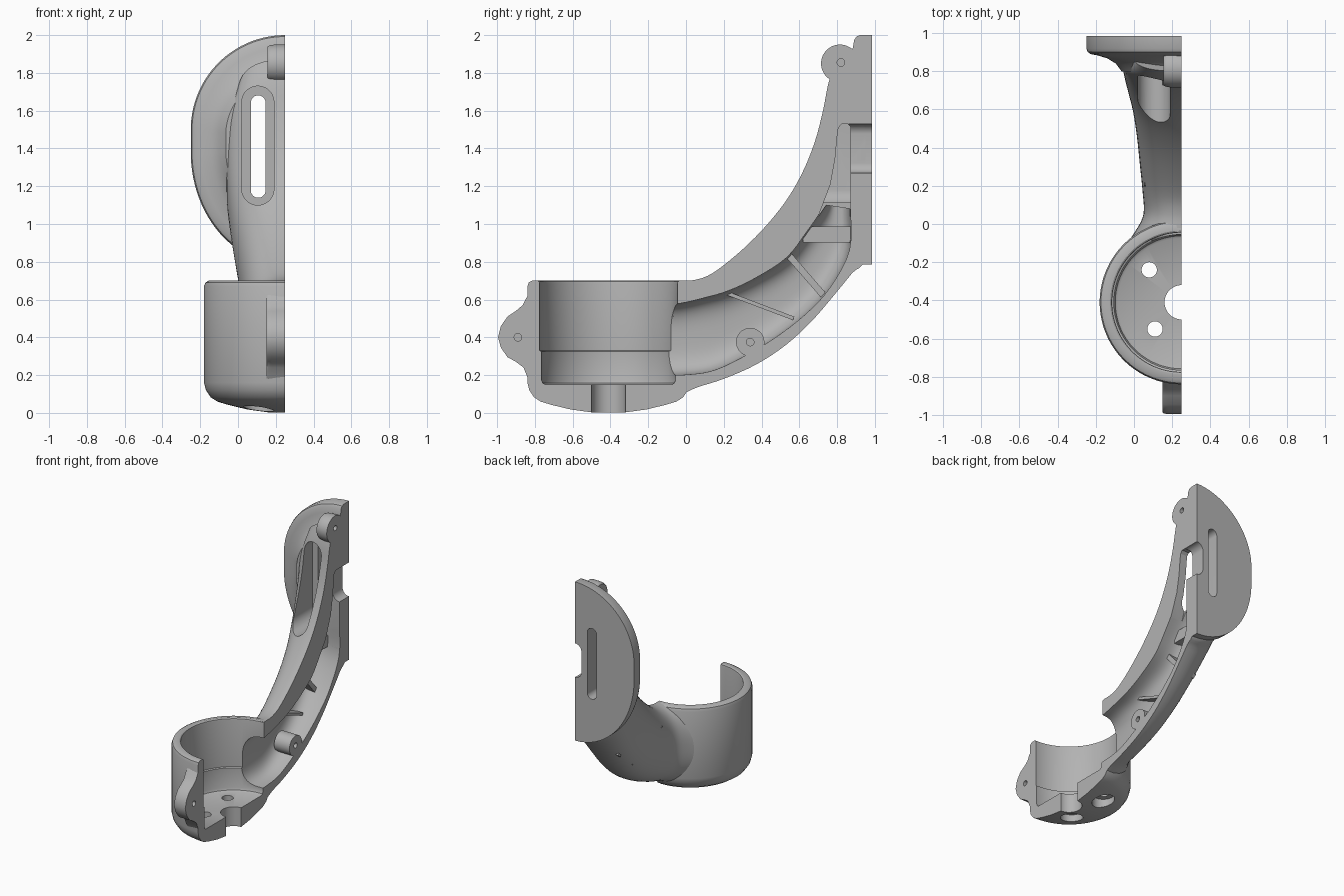
import bpy, bmesh, math
from mathutils import Vector

if "Cube" in bpy.data.objects:
    bpy.data.objects.remove(bpy.data.objects["Cube"])

CUT_X = 0.25          # plane where the bracket is split
CUP_Y = -0.41         # centre of the cup

grey = bpy.data.materials.new("plain_grey")
grey.use_nodes = True
grey.diffuse_color = (0.45, 0.45, 0.45, 1)
grey.node_tree.nodes["Principled BSDF"].inputs["Base Color"].default_value = (0.45, 0.45, 0.45, 1)


def loft(name, rings, closed=False):
    """Skin a list of equal-length rings; cap the ends unless closed."""
    bm = bmesh.new()
    loops = [[bm.verts.new(p) for p in ring] for ring in rings]
    n = len(loops[0])
    pairs = list(zip(loops, loops[1:]))
    if closed:
        pairs.append((loops[-1], loops[0]))
    for a, b in pairs:
        for i in range(n):
            j = (i + 1) % n
            bm.faces.new((a[i], a[j], b[j], b[i]))
    if not closed:
        bm.faces.new(loops[0])
        bm.faces.new(loops[-1])
    bmesh.ops.recalc_face_normals(bm, faces=bm.faces)
    mesh = bpy.data.meshes.new(name)
    bm.to_mesh(mesh)
    bm.free()
    mesh.materials.append(grey)
    ob = bpy.data.objects.new(name, mesh)
    bpy.context.collection.objects.link(ob)
    return ob


def prism(name, pts, axis, a, b, soft=0.0):
    """Extrude a flat outline along an axis, softening its starting edge."""
    cu = sum(p[0] for p in pts) / len(pts)
    cv = sum(p[1] for p in pts) / len(pts)
    steps = [(a, 1), (b, 1)]
    if soft:
        steps = [(a + soft * (1 - math.cos(t)), 1 - 2.5 * soft * (1 - math.sin(t)))
                 for t in (0, 0.4, 0.8, 1.2, 1.57)] + [(b, 1)]
    rings = []
    for h, s in steps:
        ring = [(cu + (u - cu) * s, cv + (v - cv) * s) for u, v in pts]
        rings.append([{"x": (h, u, v), "y": (u, h, v), "z": (u, v, h)}[axis] for u, v in ring])
    return loft(name, rings)


def stadium(cu, cv, r, half=0.0, n=48):
    """Circle, or a vertical slot when half is above zero."""
    pts = []
    for i in range(n):
        t = 2 * math.pi * (i + 0.5) / n
        pts.append((cu + r * math.cos(t), cv + r * math.sin(t) + math.copysign(half, math.sin(t))))
    return pts


def box(name, x, y, z):
    return prism(name, [(x[0], y[0]), (x[1], y[0]), (x[1], y[1]), (x[0], y[1])], "z", *z)


def smooth_stations(rows, sub=4):
    """Catmull-Rom through the rows."""
    out = []
    for i in range(len(rows) - 1):
        p = [rows[max(0, min(len(rows) - 1, i + k))] for k in (-1, 0, 1, 2)]
        for s in range(sub):
            t = s / sub
            out.append([0.5 * (2 * b + (c - a) * t + (2 * a - 5 * b + 4 * c - d) * t * t
                               + (3 * b - a - 3 * c + d) * t ** 3) for a, b, c, d in zip(*p)])
    return out + [list(rows[-1])]


def tube(name, rows, power, n=56):
    """Rounded tube; rows hold top y, top z, bottom y, bottom z, half width."""
    rings = []
    for ty, tz, by, bz, w in smooth_stations(rows):
        ring = []
        for i in range(n):
            t = 2 * math.pi * (i + 0.5) / n
            c, s = math.cos(t), math.sin(t)
            u = math.copysign(abs(c) ** (2 / power), c)
            v = math.copysign(abs(s) ** (2 / power), s) / 2
            ring.append((CUT_X + w * u, (ty + by) / 2 + v * (ty - by), (tz + bz) / 2 + v * (tz - bz)))
        rings.append(ring)
    return loft(name, rings)


def carve(ob, cutters):
    """Subtract the cutters for good."""
    for c in cutters:
        m = ob.modifiers.new("cut", "BOOLEAN")
        m.operation, m.solver, m.object = "DIFFERENCE", "EXACT", c
    dg = bpy.context.evaluated_depsgraph_get()
    mesh = bpy.data.meshes.new_from_object(ob.evaluated_get(dg))
    ob.modifiers.clear()
    ob.data = mesh


# Cup: turned profile with stepped bore and domed base
profile = [(.09, .003), (.2, .018), (.3, .042), (.36, .06), (.395, .083), (.42, .12), (.43, .16),
           (.43, .67), (.423, .69), (.405, .7), (.375, .7), (.367, .695), (.365, .685),
           (.365, .33), (.355, .325), (.355, .175), (.348, .158), (.335, .15), (.09, .15)]
SEG = 96
cup = loft("cup", [[(CUT_X + r * math.cos(a), CUP_Y + r * math.sin(a), z) for r, z in profile]
                   for a in (2 * math.pi * (i + 0.5) / SEG for i in range(SEG))], closed=True)

# Curved hollow arm
arm = tube("arm", [
    (-.12, .69, -.12, .08, .30), (-.03, .70, -.02, .10, .235), (.05, .705, .06, .135, .20),
    (.14, .74, .20, .18, .205), (.27, .84, .37, .255, .22), (.40, .965, .53, .36, .235),
    (.52, 1.11, .67, .49, .255), (.61, 1.26, .79, .63, .28), (.68, 1.43, .88, .74, .30),
    (.725, 1.60, .945, .82, .31), (.755, 1.75, .95, 1.15, .30), (.80, 1.87, .95, 1.5, .25)], 2.5)

# Oval mounting plate flowing into the arm
rings = []
for y, s in [(.985, 1), (.92, 1), (.902, .987), (.89, .955), (.884, .89), (.868, .78),
             (.84, .69), (.80, .63)]:
    ring = []
    for i in range(96):
        t = 2 * math.pi * (i + 0.5) / 96
        z = 1.5 + .5 * math.sin(t) if t < math.pi else 1.38 + .595 * math.sin(t)
        ring.append((CUT_X + .5 * s * math.cos(t), y, 1.42 + (z - 1.42) * s))
    rings.append(ring)
plate = loft("mounting_plate", rings)

# Screw lugs and boss
lug_side = [(-.80, .14), (-.84, .19), (-.86, .24), (-.90, .27), (-.945, .295), (-.98, .345),
            (-.995, .40), (-.98, .46), (-.945, .51), (-.90, .54), (-.865, .57), (-.845, .61), (-.80, .66)]
front_lug = prism("front_lug", lug_side, "x", .15, CUT_X, 0.03)
top_lug = prism("top_lug", stadium(.815, 1.85, .10), "x", .155, CUT_X, 0.05)
lower_boss = prism("lower_boss", stadium(.34, .375, .075), "x", .12, CUT_X)

# Strengthening ribs on the inner side wall
for i, (a, b, wide) in enumerate([((.20, .64), (.57, .50), .02), ((.53, .85), (.73, .62), .035),
                                  ((.62, .945), (.89, .945), .085)]):
    a, b = Vector(a), Vector(b)
    side = (b - a).orthogonal().normalized() * wide / 2
    prism(f"inner_rib_{i + 1}", [a + side, b + side, b - side, a - side], "x", .055, .15)

# Cutters
split = box("split_cutter", (CUT_X, 2), (-2, 2), (-1, 3))
bore = prism("bore_cutter", stadium(CUT_X, CUP_Y, .37, n=96), "z", .1, 1.2)
hollow = tube("hollow_cutter", [
    (-.15, .57, -.15, .20, .16), (-.03, .58, -.03, .20, .155), (.10, .61, .13, .22, .15),
    (.22, .645, .28, .285, .155), (.36, .71, .46, .39, .165), (.53, .82, .63, .52, .185),
    (.64, .96, .76, .66, .205), (.71, 1.06, .865, .86, .22), (.74, 1.10, .87, 1.08, .22)], 3)
gap = prism("gap_cutter", [(.70, 1.04), (.87, 1.04), (.87, 1.515), (.855, 1.53), (.825, 1.53), (.807, 1.51),
                           (.80, 1.46), (.79, 1.35), (.765, 1.21)], "x", .15, .4)
pocket = prism("pocket_cutter", stadium(.105, 1.415, .085, .23), "y", .3, .872)
slot = prism("slot_cutter", stadium(.107, 1.41, .039, .232), "y", .5, 1.2)
notch = prism("notch_cutter", stadium(.25, 1.40, .055, .075), "y", .86, 1.2)
holes = [prism("screw_hole_cutter", stadium(y, z, .02, n=24), "x", .17, .4)
         for y, z in [(-.89, .40), (.34, .375), (.82, 1.855)]]
floor_cuts = []
for x, y in [(.08, -.24), (.11, -.55)]:
    floor_cuts.append(prism("floor_hole_cutter", stadium(x, y, .04), "z", -.1, .3))
    floor_cuts.append(prism("counterbore_cutter", stadium(x, y, .08), "z", -.1, .09))

carve(cup, [hollow] + floor_cuts + [split])
carve(arm, [bore, hollow, gap, pocket, slot, notch, holes[2], split])
carve(plate, [hollow, gap, pocket, slot, notch, holes[2], split])
carve(front_lug, [holes[0]])
carve(lower_boss, [holes[1]])
carve(top_lug, [holes[2]])

for ob in [o for o in bpy.data.objects if "_cutter" in o.name]:
    bpy.data.objects.remove(ob)

# Smooth shading with crisp edges
bpy.ops.object.select_all(action="DESELECT")
for ob in bpy.context.collection.objects:
    if ob.type == "MESH":
        ob.select_set(True)
        bpy.context.view_layer.objects.active = ob
bpy.ops.object.shade_smooth_by_angle(angle=math.radians(32))
